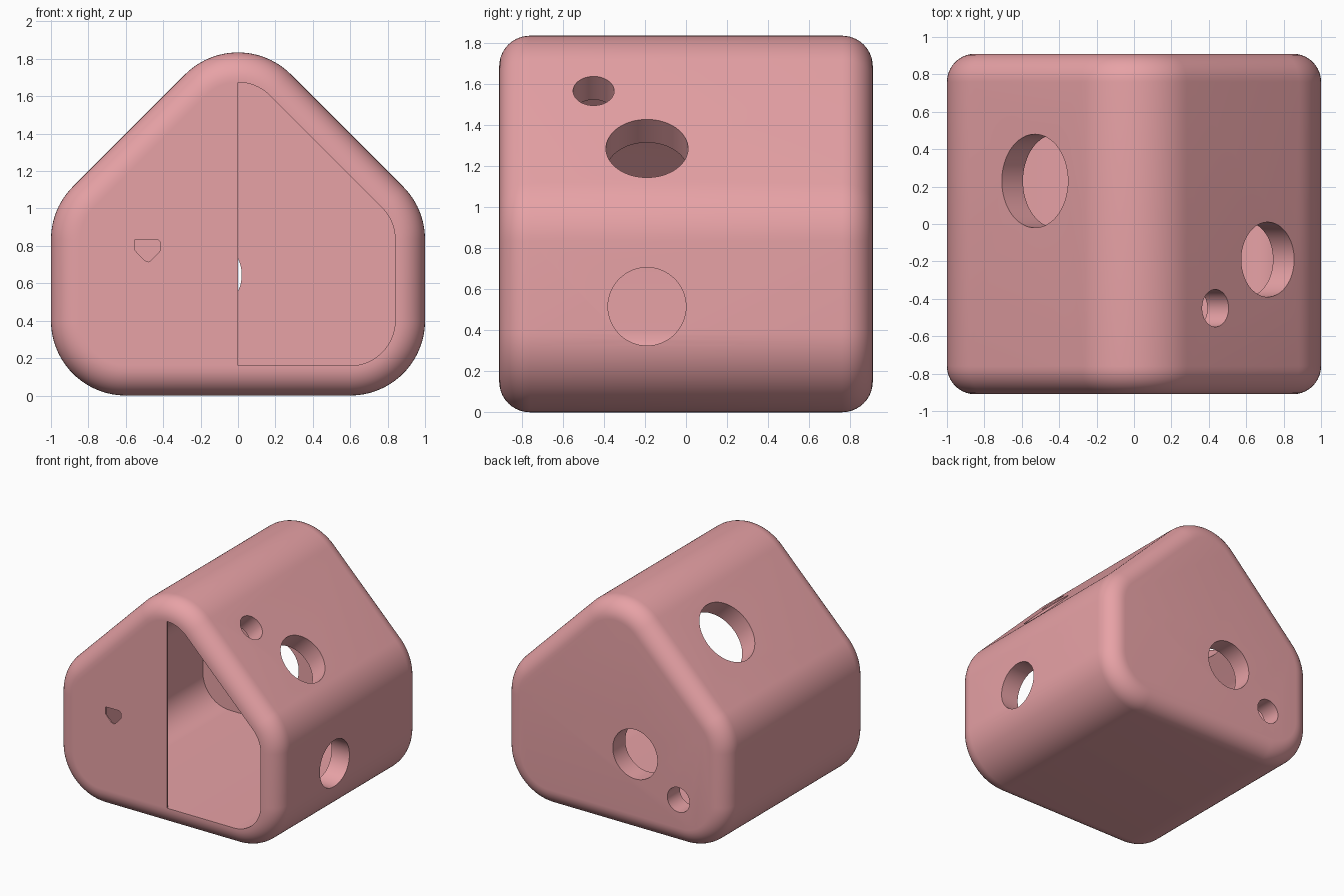
import bpy, bmesh, math
from mathutils import Vector

if "Cube" in bpy.data.objects:
    bpy.data.objects.remove(bpy.data.objects["Cube"])

HALF_DEPTH, WALL, FILLET, R = 0.91, 0.16, 0.15, 0.4

pink = bpy.data.materials.new("pink")
pink.diffuse_color = (0.8, 0.36, 0.38, 1)
pink.use_nodes = True
pink.node_tree.nodes["Principled BSDF"].inputs["Base Color"].default_value = pink.diffuse_color

# rounded house profile: arc centres with start/end angles; inset shrinks the radius
S = R * math.sqrt(2)
SHOULDER = 1 - R * math.tan(math.radians(22.5))
ARCS = [((0.6, 0.4), -90, 0), ((0.6, SHOULDER), 0, 45), ((0, 2 - S), 45, 135),
        ((-0.6, SHOULDER), 135, 180), ((-0.6, 0.4), 180, 270)]


def profile(inset):
    pts = []
    for (cx, cz), a0, a1 in ARCS:
        n = 24 if a1 - a0 == 90 else 12
        for i in range(n + 1):
            a = math.radians(a0 + (a1 - a0) * i / n)
            pts.append((cx + (R - inset) * math.cos(a), cz + (R - inset) * math.sin(a)))
    return pts


def finish(bm, name):
    bmesh.ops.recalc_face_normals(bm, faces=bm.faces)
    me = bpy.data.meshes.new(name)
    bm.to_mesh(me)
    bm.free()
    ob = bpy.data.objects.new(name, me)
    bpy.context.collection.objects.link(ob)
    me.materials.append(pink)
    return ob


def prism(pts, y0, y1, name):
    bm = bmesh.new()
    f = bm.faces.new([bm.verts.new((x, y0, z)) for x, z in pts])
    ext = bmesh.ops.extrude_face_region(bm, geom=[f])["geom"]
    bmesh.ops.translate(bm, vec=(0, y1 - y0, 0),
                        verts=[g for g in ext if isinstance(g, bmesh.types.BMVert)])
    return finish(bm, name)


def cut(target, cutter):
    m = target.modifiers.new("cut", "BOOLEAN")
    m.operation, m.solver, m.object = "DIFFERENCE", "EXACT", cutter
    bpy.context.view_layer.objects.active = target
    bpy.ops.object.modifier_apply(modifier=m.name)
    bpy.data.objects.remove(cutter)


def round_hole(target, pos, axis, r):
    bpy.ops.mesh.primitive_cylinder_add(
        vertices=64, radius=r, depth=0.7, location=pos,
        rotation=Vector(axis).to_track_quat("Z", "Y").to_euler())
    c = bpy.context.object
    c.hide_render = True
    c.data.materials.append(pink)
    cut(target, c)


# hollow shell lofted from back cap, round the outside, into the cavity
steps = [math.radians(90 * i / 10) for i in range(11)]
rings = [(HALF_DEPTH - FILLET * (1 - math.cos(a)), FILLET * (1 - math.sin(a))) for a in steps]
rings += [(-y, d) for y, d in reversed(rings)]
rings += [(-HALF_DEPTH, WALL), (HALF_DEPTH - WALL, WALL)]
bm = bmesh.new()
loops = [[bm.verts.new((x, y, z)) for x, z in profile(d)] for y, d in rings]
for a, b in zip(loops, loops[1:]):
    for i in range(len(a)):
        j = (i + 1) % len(a)
        bm.faces.new((a[i], a[j], b[j], b[i]))
bm.faces.new(loops[0])
bm.faces.new(loops[-1])
shell = finish(bm, "house_shell")

# round openings: right wall, roof slopes, back wall
for pos, axis, r in [((1, -0.19, 0.515), (1, 0, 0), 0.19),
                     ((0.715, -0.19, 1.285), (1, 0, 1), 0.2),
                     ((0.435, -0.45, 1.565), (1, 0, 1), 0.1),
                     ((-0.53, 0.23, 1.47), (-1, 0, 1), 0.25),
                     ((-0.18, 0.91, 0.645), (0, 1, 0), 0.2),
                     ((-0.57, 0.91, 0.38), (0, 1, 0), 0.1)]:
    round_hole(shell, pos, axis, r)

# thin panel closing the left half of the front, with a small pointed hole
half = [p for p in profile(WALL) if p[0] < -1e-4]
top = 2 - S + R - WALL
panel = prism([(0, WALL), (0, top)] + half, -HALF_DEPTH, -HALF_DEPTH + 0.01, "front_half_panel")
notch = prism([(-0.55, 0.835), (-0.55, 0.775), (-0.50, 0.722), (-0.48, 0.715), (-0.465, 0.722),
               (-0.415, 0.775), (-0.415, 0.82), (-0.43, 0.835)], -1, -0.8, "panel_notch")
notch.hide_render = True
cut(panel, notch)

for ob in (shell, panel):
    bpy.ops.object.select_all(action="DESELECT")
    ob.select_set(True)
    bpy.context.view_layer.objects.active = ob
    bpy.ops.object.shade_smooth_by_angle(angle=math.radians(30))
